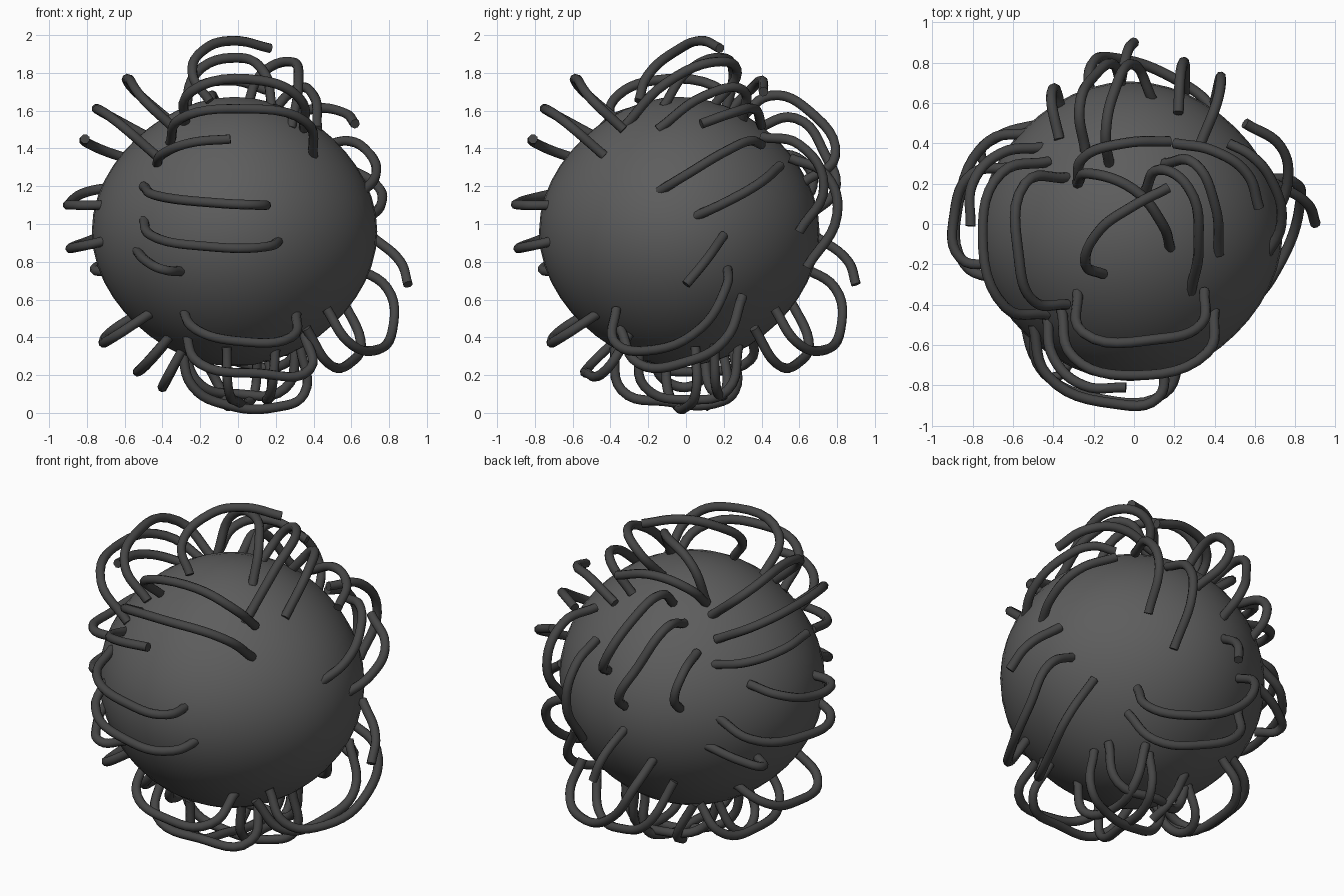
import bpy, math
from mathutils import Vector

def material(name, v):
    m = bpy.data.materials.new(name)
    m.diffuse_color = (v, v, v, 1)
    return m

body_mat = material("dark_grey", 0.11)
loop_mat = material("charcoal", 0.06)

# Round body, slightly squashed and swollen along the axes
bpy.ops.mesh.primitive_uv_sphere_add(segments=48, ring_count=24, radius=1, location=(0, 0, 0))
body = bpy.context.object
body.name = "body"
for v in body.data.vertices:
    d = v.co.normalized()
    r = 1 + 0.05 * (d.x**4 + d.y**4 + d.z**4 - 0.6)
    v.co = Vector((d.x * 0.741 - 0.018, d.y * 0.728 - 0.035, d.z * 0.699)) * r
    v.co.z += 0.96
bpy.ops.object.shade_smooth()
body.data.materials.append(body_mat)

def tubes(name, arcs, turn=0, shift=(0, 0)):
    """One object of round tubes running through the given points."""
    cu = bpy.data.curves.new(name, 'CURVE')
    cu.dimensions = '3D'
    cu.bevel_depth = 0.026
    cu.bevel_resolution = 2
    cu.resolution_u = 6
    cu.use_fill_caps = True
    c, s = round(math.cos(turn)), round(math.sin(turn))
    for pts in arcs:
        sp = cu.splines.new('BEZIER')
        sp.bezier_points.add(len(pts) - 1)
        for bp, (x, y, z) in zip(sp.bezier_points, pts):
            bp.co = (c * x - s * y + shift[0], s * x + c * y + shift[1], z)
            bp.handle_left_type = bp.handle_right_type = 'AUTO'
    ob = bpy.data.objects.new(name, cu)
    bpy.context.collection.objects.link(ob)
    cu.materials.append(loop_mat)
    bpy.ops.object.select_all(action='DESELECT')
    ob.select_set(True)
    bpy.context.view_layer.objects.active = ob
    bpy.ops.object.convert(target='MESH')
    bpy.ops.object.shade_smooth_by_angle(angle=math.radians(50))

# Front loops, repeated a quarter turn round on the left with one shorter loop
front = [
    [(-.28, -.33, 1.52), (-.25, -.54, 1.70), (.12, -.57, 1.76), (.33, -.5, 1.66), (.35, -.33, 1.5)],
    [(-.36, -.42, 1.43), (-.3, -.66, 1.56), (0, -.75, 1.61), (.36, -.64, 1.54), (.4, -.43, 1.36)],
    [(-.43, -.45, 1.31), (-.4, -.66, 1.37), (-.25, -.8, 1.43), (-.04, -.81, 1.45)],
    [(-.5, -.5, 1.2), (-.43, -.75, 1.15), (-.1, -.89, 1.11), (.12, -.86, 1.1), (.15, -.68, 1.1)],
    [(-.5, -.52, 1.04), (-.46, -.72, .94), (-.15, -.87, .88), (.15, -.84, .88), (.23, -.66, .92)],
    [(-.55, -.45, .88), (-.48, -.68, .80), (-.4, -.76, .76), (-.3, -.66, .75)],
    [(-.3, -.45, .57), (-.22, -.66, .44), (0, -.71, .38), (.28, -.66, .4), (.31, -.46, .53)],
]
short = [(-.33, -.62, 1.2), (-.3, -.8, 1.17), (-.1, -.89, 1.11), (.12, -.86, 1.1), (.15, -.68, 1.1)]
tubes("front_loops", front)
tubes("left_loops", front[:3] + [short] + front[4:], -math.pi / 2, (0, -.05))

# Right loops
tubes("right_loops", [
    [(.64, -.18, 1.15), (.73, 0, 1.26), (.68, .22, 1.39), (.58, .34, 1.44), (.47, .4, 1.42)],
    [(.68, 0, 1.02), (.76, .2, 1.11), (.73, .38, 1.21), (.55, .5, 1.31)],
    [(.9, 0, .68), (.86, .1, .8), (.7, .2, .94)],
    [(.62, .08, 1.53), (.56, .25, 1.59), (.4, .36, 1.61), (.2, .4, 1.52)],
])

# Lower right loops, repeated a quarter turn round on the back
lower = [
    [(.6, .22, .78), (.79, .21, .66), (.82, .08, .45), (.72, -.2, .33), (.58, -.38, .38), (.47, -.37, .55)],
    [(.54, .3, .62), (.65, .2, .38), (.6, 0, .27), (.48, -.25, .26), (.36, -.35, .45)],
]
tubes("lower_right_loops", lower)
tubes("lower_back_loops", lower, math.pi / 2)

# Back loops, running up and down, with one free end
tubes("back_loops", [
    [(-.12, .28, 1.55), (-.14, .45, 1.68), (-.1, .65, 1.6), (0, .79, 1.36), (.09, .62, 1.22)],
    [(-.24, .36, 1.5), (-.27, .58, 1.56), (-.19, .74, 1.36), (-.1, .79, 1.18), (-.06, .66, 1.05)],
    [(-.37, .42, 1.38), (-.41, .62, 1.33), (-.39, .67, 1.2), (-.36, .56, 1.08)],
    [(.33, .4, 1.46), (.41, .6, 1.42), (.43, .73, 1.2), (.4, .6, .96)],
    [(.22, .55, 1.35), (.23, .74, 1.26), (.25, .8, 1.05), (.25, .64, .77)],
    [(0, .9, .68), (-.03, .86, .8), (-.07, .68, .94)],
])

# Crown loops
tubes("crown_loops", [
    [(-.15, -.25, 1.65), (-.24, -.2, 1.79), (-.17, -.03, 1.93), (-.02, .08, 1.97), (.17, .18, 1.93)],
    [(-.28, .2, 1.57), (-.22, .25, 1.8), (0, .17, 1.88), (.14, 0, 1.8), (.18, -.12, 1.62)],
    [(-.28, .2, 1.57), (-.25, .33, 1.7), (-.05, .4, 1.76), (.18, .41, 1.7)],
    [(.05, .15, 1.63), (.13, .27, 1.8), (.27, .18, 1.86), (.32, -.1, 1.75), (.28, -.34, 1.5)],
    [(.15, .3, 1.55), (.3, .3, 1.71), (.4, .1, 1.68), (.42, -.15, 1.5)],
])

# Underside loops
tubes("underside_loops", [
    [(-.3, -.1, .36), (-.24, -.1, .14), (-.05, -.05, .04), (.2, 0, .03), (.35, .05, .1), (.33, .05, .35)],
    [(-.06, -.38, .35), (-.05, -.34, .12), (0, -.1, .06), (.05, .15, .05), (.09, .26, .12), (.1, .25, .33)],
    [(.2, -.25, .35), (.18, -.22, .14), (.15, .03, .07), (.18, .22, .12), (.15, .28, .36)],
    [(-.3, .1, .37), (-.2, .12, .15), (0, .2, .1), (.25, .16, .13), (.31, .15, .37)],
    [(-.2, .2, .33), (-.08, .2, .1), (-.05, .1, .03)],
    [(-.28, -.32, .43), (-.2, -.5, .26), (.1, -.52, .21), (.38, -.42, .23), (.35, -.3, .42)],
    [(-.34, -.28, .43), (-.48, -.22, .27), (-.53, .08, .22), (-.46, .34, .28), (-.34, .35, .42)],
    [(-.28, -.17, .36), (-.38, -.12, .18), (-.39, .05, .15), (-.28, .12, .36)],
])
